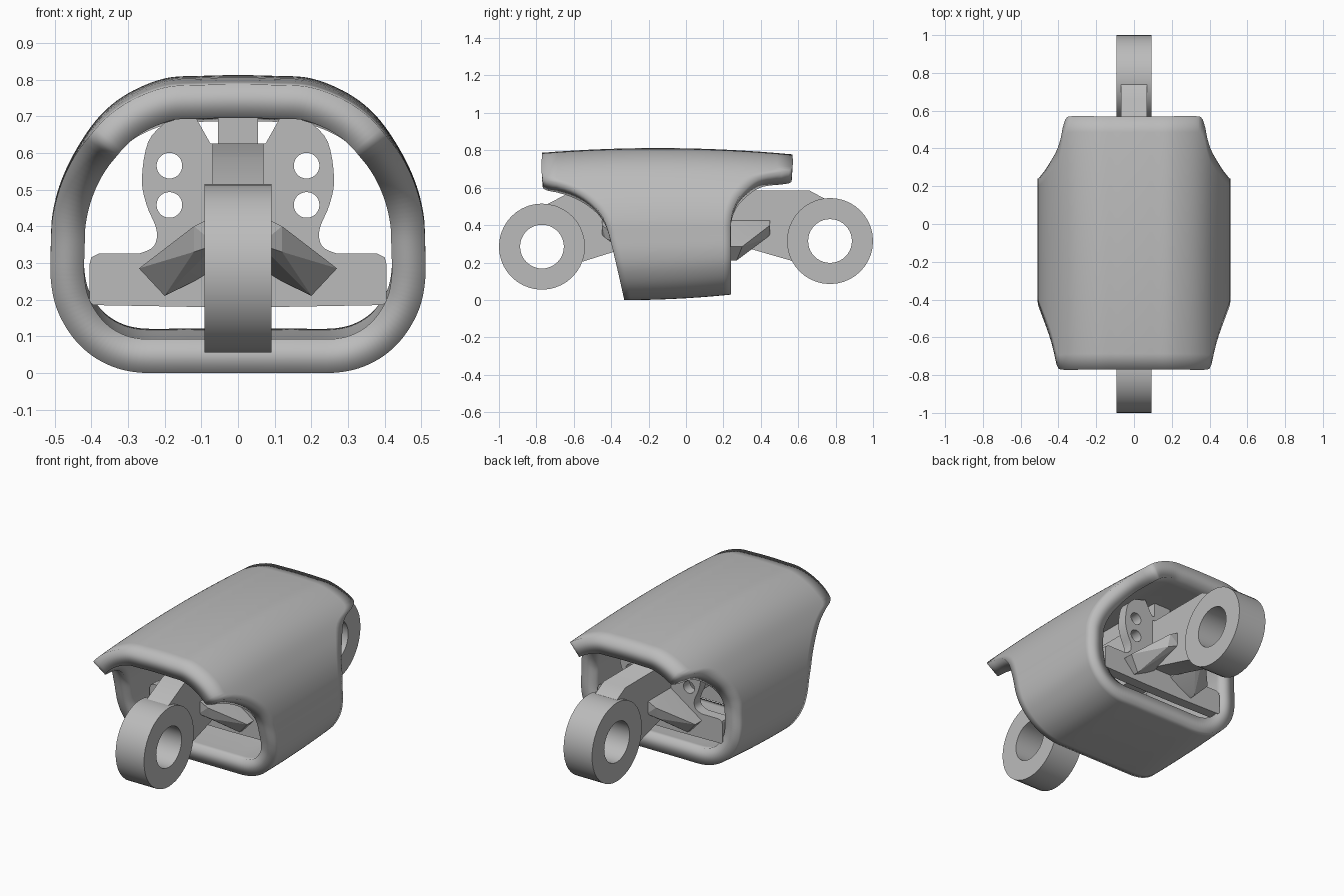
import bpy
import bmesh
from math import sin, cos, tau, radians
from mathutils import Matrix, Vector

cube = bpy.data.objects.get("Cube")
if cube:
    bpy.data.objects.remove(cube, do_unlink=True)

grey = bpy.data.materials.new("plain grey")
grey.use_nodes = True
grey.diffuse_color = (0.5, 0.5, 0.5, 1)
grey.node_tree.nodes["Principled BSDF"].inputs["Base Color"].default_value = (0.5, 0.5, 0.5, 1)

# Local axes of flat profiles: side profiles lie in YZ, front profiles in XZ
SIDE = Matrix(((0, 0, 1, 0), (1, 0, 0, 0), (0, 1, 0, 0), (0, 0, 0, 1)))
FRONT = Matrix(((1, 0, 0, 0), (0, 0, -1, 0), (0, 1, 0, 0), (0, 0, 0, 1)))


def finish(obj, angle=35):
    bpy.ops.object.select_all(action='DESELECT')
    obj.select_set(True)
    bpy.context.view_layer.objects.active = obj
    if obj.type == 'CURVE':
        bpy.ops.object.convert(target='MESH')
        obj = bpy.context.object
    obj.data.materials.clear()
    obj.data.materials.append(grey)
    bpy.ops.object.shade_smooth_by_angle(angle=radians(angle))
    return obj


def circle(cx, cy, r, n=40):
    return [(cx + r * cos(tau * i / n), cy + r * sin(tau * i / n)) for i in range(n)]


def extrude_profile(name, loops, half, axes, offset=(0, 0, 0)):
    """Fill closed loops (inner loops become holes) and extrude both ways."""
    curve = bpy.data.curves.new(name, 'CURVE')
    curve.dimensions = '2D'
    curve.fill_mode = 'BOTH'
    curve.extrude = half
    for loop in loops:
        spline = curve.splines.new('POLY')
        spline.points.add(len(loop) - 1)
        for point, (a, b) in zip(spline.points, loop):
            point.co = (a, b, 0, 1)
        spline.use_cyclic_u = True
    obj = bpy.data.objects.new(name, curve)
    obj.matrix_world = Matrix.Translation(offset) @ axes
    bpy.context.collection.objects.link(obj)
    return finish(obj)


def mesh_object(name, bm):
    mesh = bpy.data.meshes.new(name)
    bm.to_mesh(mesh)
    bm.free()
    obj = bpy.data.objects.new(name, mesh)
    bpy.context.collection.objects.link(obj)
    return obj


def smooth_path(points, steps, closed):
    """Catmull-Rom curve through the points."""
    n = len(points)
    pts = [Vector(p) for p in points]
    get = (lambda i: pts[i % n]) if closed else (lambda i: pts[max(0, min(n - 1, i))])
    out = []
    for i in range(n if closed else n - 1):
        a, b, c, d = (get(i + k) for k in (-1, 0, 1, 2))
        for s in range(steps):
            t = s / steps
            out.append(0.5 * (2 * b + (c - a) * t + (2 * a - 5 * b + 4 * c - d) * t * t
                              + (3 * b - a - 3 * c + d) * t ** 3))
    return out if closed else out + [pts[-1]]


def lookup(table, z):
    for (z0, y0), (z1, y1) in zip(table, table[1:]):
        if z <= z1:
            return y0 + (y1 - y0) * max(0, (z - z0) / max(z1 - z0, 1e-6))
    return table[-1][1]


# Shell: closed section swept along y, with end lines that depend on height
half_section = [(0.1, 0.81), (0.2, 0.803), (0.3, 0.762), (0.377, 0.7), (0.44, 0.61),
                (0.482, 0.52), (0.505, 0.43), (0.51, 0.35), (0.51, 0.25), (0.49, 0.165),
                (0.44, 0.085), (0.37, 0.03), (0.28, 0.002), (0.14, 0)]
section = ([(0, 0.812)] + half_section + [(0, 0)]
           + [(-x, z) for x, z in reversed(half_section)])
front_line = smooth_path([(0, -0.33), (0.2, -0.375), (0.38, -0.42), (0.47, -0.46),
                          (0.54, -0.52), (0.6, -0.6), (0.64, -0.69), (0.655, -0.74),
                          (0.685, -0.77), (0.82, -0.77)], 6, False)
back_line = smooth_path([(0, 0.24), (0.2, 0.24), (0.4, 0.24), (0.5, 0.262), (0.57, 0.3),
                         (0.64, 0.365), (0.68, 0.43), (0.702, 0.52), (0.715, 0.555),
                         (0.735, 0.57), (0.82, 0.57)], 6, False)
bm = bmesh.new()
rows, columns = 16, []
for x, z in smooth_path(section, 6, True):
    y0, y1 = lookup(front_line, z), lookup(back_line, z)
    column = []
    for j in range(rows + 1):
        y = y0 + (y1 - y0) * j / rows
        w = z / 0.81
        bow = -0.065 * w * (y + 0.15) ** 2 + 0.09 * (1 - w) * max(0, y + 0.33) ** 2
        column.append(bm.verts.new((x, y, max(0, z + bow))))
    columns.append(column)
for i, a in enumerate(columns):
    b = columns[(i + 1) % len(columns)]
    for j in range(rows):
        bm.faces.new((a[j], b[j], b[j + 1], a[j + 1]))
shell = mesh_object("shell", bm)
solid = shell.modifiers.new("wall", 'SOLIDIFY')
solid.thickness = 0.092
solid.offset = -1
finish(shell)

# Eye rings at both ends
for name, y, z in (("front_ring", -0.77, 0.285), ("back_ring", 0.77, 0.315)):
    extrude_profile(name, [circle(y, z, 0.23), circle(y, z, 0.117)], 0.092, SIDE)

# Spine joining the rings, and the post that holds it under the shell roof
spine = [(-0.75, 0.508), (-0.6, 0.585), (-0.5, 0.6), (-0.4, 0.625), (0.2, 0.625),
         (0.26, 0.585), (0.66, 0.585), (0.74, 0.542), (0.62, 0.4), (0.58, 0.205),
         (0.25, 0.3), (-0.25, 0.3), (-0.6, 0.19), (-0.62, 0.4)]
extrude_profile("spine", [spine], 0.07, SIDE)
extrude_profile("post", [[(-0.24, 0.6), (0.24, 0.6), (0.24, 0.73), (-0.24, 0.73)]], 0.055, SIDE)

# Carrier plates with four holes and low side wings
edge = ([(0.075, 0.625), (0.12, 0.705)]
        + [tuple(p) for p in smooth_path([(0.2, 0.682), (0.245, 0.63), (0.262, 0.53),
                                          (0.25, 0.46), (0.222, 0.39), (0.23, 0.345),
                                          (0.27, 0.325)], 4, False)]
        + [(0.38, 0.325), (0.4, 0.315), (0.405, 0.295), (0.405, 0.195), (0.395, 0.185),
           (0.12, 0.18)])
outline = edge + [(-x, z) for x, z in reversed(edge)]
holes = [circle(x, z, 0.035, 28) for x in (-0.187, 0.187) for z in (0.458, 0.565)]
for name, y in (("front_plate", -0.21), ("back_plate", 0.21)):
    extrude_profile(name, [outline] + holes, 0.03, FRONT, (0, y, 0))

# Slanting gussets between the spine and the plates
corners = [(0.06, 0.22, 0.43), (0.06, 0.22, 0.28), (0.06, 0.45, 0.43), (0.06, 0.45, 0.35),
           (0.12, 0.45, 0.4), (0.12, 0.43, 0.33), (0.27, 0.22, 0.285), (0.2, 0.22, 0.21),
           (0.27, 0.3, 0.285), (0.2, 0.27, 0.21)]
for end, sy in (("front", -1), ("back", 1)):
    for side, sx in (("left", 1), ("right", -1)):
        bm = bmesh.new()
        for x, y, z in corners:
            bm.verts.new((sx * x, sy * y, z))
        bmesh.ops.convex_hull(bm, input=bm.verts[:])
        bmesh.ops.recalc_face_normals(bm, faces=bm.faces[:])
        finish(mesh_object(f"{end}_{side}_gusset", bm), 20)
